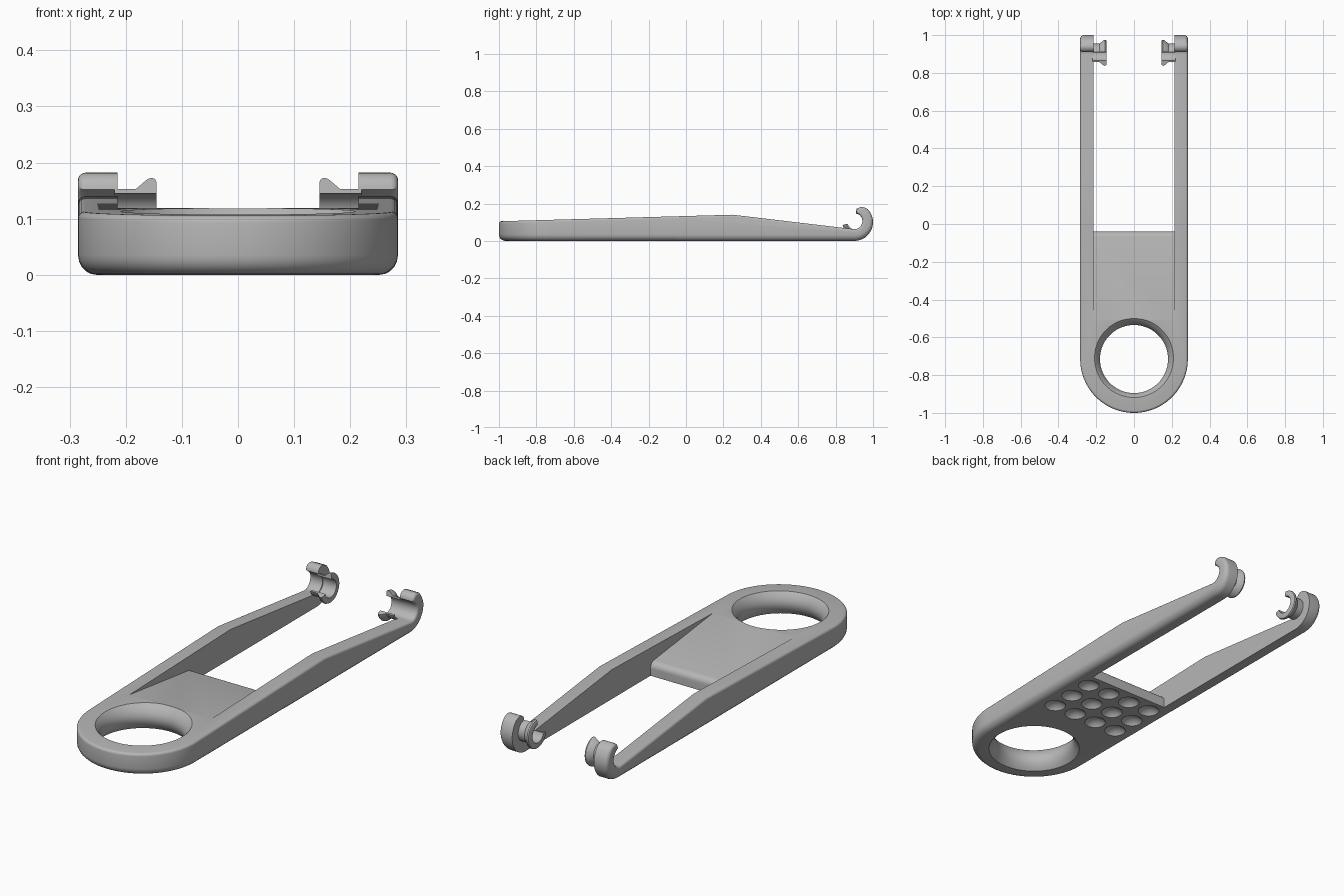
import bpy, bmesh
from math import sin, cos, pi, radians
from mathutils import Matrix

if "Cube" in bpy.data.objects:
    bpy.data.objects.remove(bpy.data.objects["Cube"], do_unlink=True)

GREY = (0.47, 0.47, 0.47, 1)
mat = bpy.data.materials.new("grey_plastic")
mat.use_nodes = True
mat.diffuse_color = GREY
mat.node_tree.nodes["Principled BSDF"].inputs["Base Color"].default_value = GREY

HALF, INNER = 0.285, 0.215          # outer and inner half width of the fork
RING_Y, PLATE_END = -0.715, -0.04


def top_z(y):
    """Height of the sloping upper face."""
    return 0.105 + 0.028 * (y + 1)


def arc(cx, cy, r, start, end, steps):
    angles = [radians(start + (end - start) * i / steps) for i in range(steps + 1)]
    return [(cx + r * cos(a), cy + r * sin(a)) for a in angles]


def make(name, bm):
    bmesh.ops.recalc_face_normals(bm, faces=bm.faces)
    mesh = bpy.data.meshes.new(name)
    bm.to_mesh(mesh)
    bm.free()
    mesh.materials.append(mat)
    obj = bpy.data.objects.new(name, mesh)
    bpy.context.collection.objects.link(obj)
    return obj


def loft(name, rings, weight=None):
    """Skin a row of closed rings, cap the ends, optionally weight edges for bevelling."""
    bm = bmesh.new()
    loops = [[bm.verts.new(p) for p in ring] for ring in rings]
    n = len(loops[0])
    for a, b in zip(loops, loops[1:]):
        for i in range(n):
            j = (i + 1) % n
            bm.faces.new((a[i], a[j], b[j], b[i]))
    bm.faces.new(loops[0])
    bm.faces.new(loops[-1])
    if weight:
        layer = bm.edges.layers.float.new("bevel_weight_edge")
        for e in bm.edges:
            e[layer] = weight(e.verts[0].co, e.verts[1].co)
    return make(name, bm)


def bevel(obj):
    m = obj.modifiers.new("bevel", "BEVEL")
    m.limit_method = "WEIGHT"
    m.width = 0.035
    m.segments = 5
    m.use_clamp_overlap = False


def cut(obj, cutter):
    m = obj.modifiers.new("cut", "BOOLEAN")
    m.operation = "DIFFERENCE"
    m.solver = "EXACT"
    m.object = cutter
    cutter.hide_render = True


def mirror(obj):
    obj.modifiers.new("mirror", "MIRROR").use_axis[0] = True


def finish(obj):
    bpy.ops.object.select_all(action="DESELECT")
    obj.select_set(True)
    bpy.context.view_layer.objects.active = obj
    for m in list(obj.modifiers):
        bpy.ops.object.modifier_apply(modifier=m.name)
    bpy.ops.object.shade_smooth_by_angle(angle=radians(30))


# Front body: rounded handle end, straight to the rear edge of the plate
outline = [(HALF, PLATE_END), (-HALF, PLATE_END)] + arc(0, RING_Y, HALF, 180, 360, 48)


def body_weight(a, b):
    if abs(a.z - b.z) > 0.03 or max(a.y, b.y) > PLATE_END - 0.001 and abs(a.x - b.x) > 0.1:
        return 0
    return 1 if a.z < 0.001 else 0.35


body = loft("ring_and_plate",
            [[(x, y, 0) for x, y in outline], [(x, y, top_z(y)) for x, y in outline]],
            body_weight)
bevel(body)

# Finger hole with a softly flared wall
hole_rings = []
for i in range(17):
    z = -0.01 + 0.14 * i / 16
    r = 0.18 + 0.028 * ((z - 0.056) / 0.056) ** 2
    hole_rings.append([(x, y, z) for x, y in arc(0, RING_Y, r, 0, 354, 59)])
hole = loft("hole_cutter", hole_rings)
cut(body, hole)

# Space above the ramped plate, with a rounded rear lip
lip = arc(PLATE_END - 0.03, 0.035, 0.03, 83, 0, 6)
slot_side = [(-0.6, 0.13)] + lip + [(PLATE_END, -0.05), (0.1, -0.05), (0.1, 0.3), (-0.6, 0.3)]
slot = loft("slot_cutter", [[(x, y, z) for y, z in slot_side] for x in (-INNER, INNER)])
cut(body, slot)

# Round grip dimples under the plate
bm = bmesh.new()
for ix in range(4):
    for iy in range(3):
        spot = (-0.18 + 0.12 * ix, -0.11 - 0.12 * iy, -0.0336)
        bmesh.ops.create_uvsphere(bm, u_segments=24, v_segments=24, radius=0.0586,
                                  matrix=Matrix.Translation(spot))
dimples = make("dimple_cutter", bm)
cut(body, dimples)
finish(body)
for helper in (hole, slot, dimples):
    bpy.data.objects.remove(helper, do_unlink=True)

# Arms ending in upturned hooks
start = PLATE_END - 0.01
side = [(start, 0)]
side += arc(0.9, 0.1, 0.1, -90, 45, 16)
side += arc(0.94, 0.152, 0.03, 60, 180, 8)
side += arc(0.9, 0.106, 0.043, 55, -95, 14)
side += [(0.25, 0.14), (start, top_z(start))]


def arm_weight(a, b):
    if min(a.x, b.x) < HALF - 0.001 or max(a.y, b.y) < start + 0.001:
        return 0
    z = (a.z + b.z) / 2
    on_back = (z < 0.05) or a.y > 0.955
    return max(0.5, 1 - 5 * z) if on_back else 0.35


arm = loft("fork_arm", [[(x, y, z) for y, z in side] for x in (INNER, HALF)], arm_weight)
bevel(arm)
mirror(arm)
finish(arm)

# Open flanged clips on the inner side of the hooks
section = [(0.22, 0.05), (0.182, 0.05), (0.161, 0.068), (0.154, 0.07), (0.148, 0.068),
           (0.145, 0.062), (0.145, 0.042), (0.22, 0.042)]
clip_rings = []
for i in range(37):
    a = radians(85 - 250 * i / 36)
    clip_rings.append([(x, 0.905 + r * cos(a), 0.103 + r * sin(a)) for x, r in section])
clip = loft("flanged_clip", clip_rings)
mirror(clip)
finish(clip)
